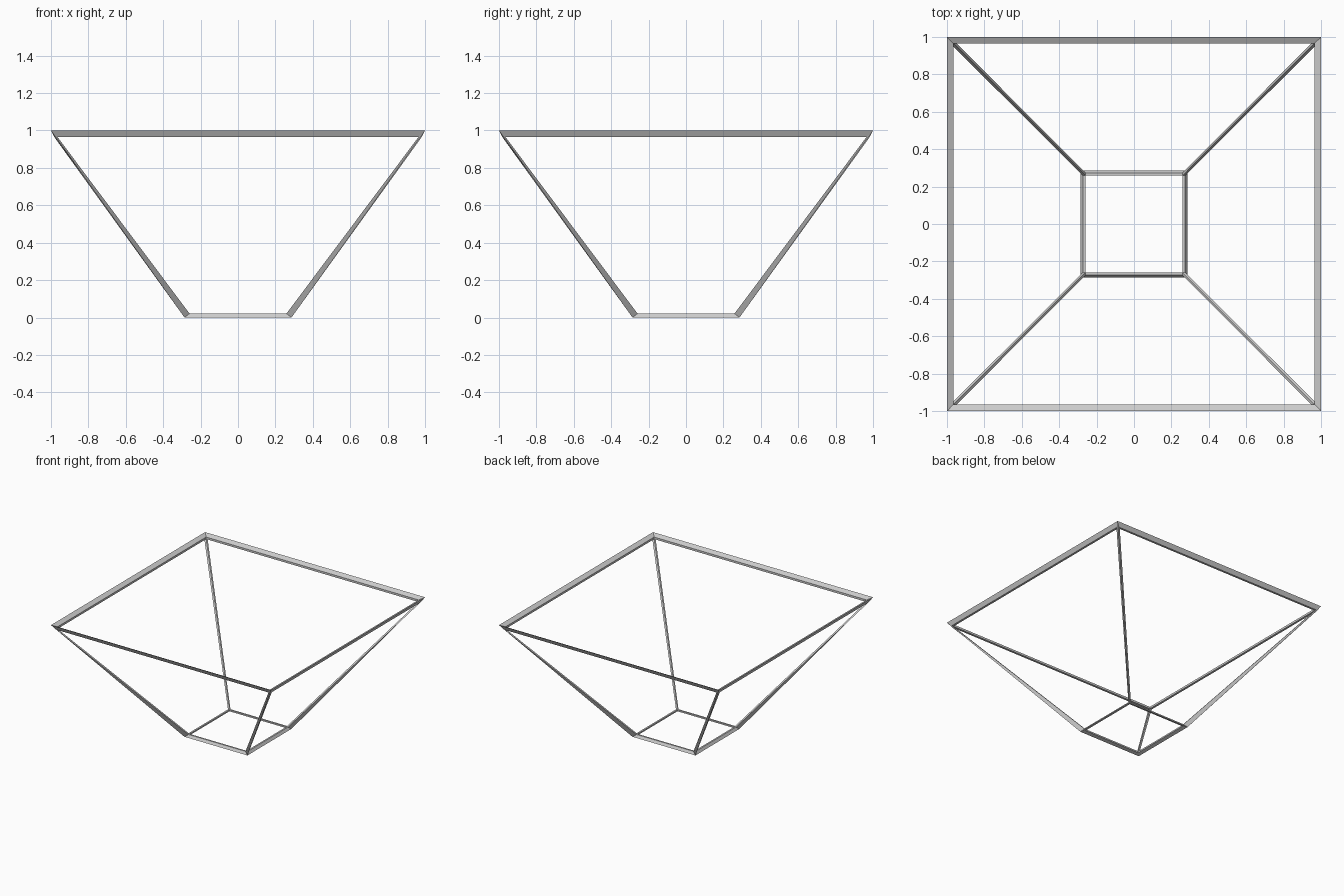
import bpy
import bmesh

if "Cube" in bpy.data.objects:
    bpy.data.objects.remove(bpy.data.objects["Cube"])

CORNERS = [(-1, -1), (1, -1), (1, 1), (-1, 1)]


def ring(bm, outer, width, z_outer, z_mid, z_far):
    """Four corners, each with outer, flat-side, inner and two side-face points."""
    mid, inner = outer - width / 2, outer - width
    result = []
    for k, (sx, sy) in enumerate(CORNERS):
        def point(x, y, z):
            return bm.verts.new((sx * x, sy * y, z))
        on_y = point(inner, mid, z_far)
        on_x = point(mid, inner, z_far)
        ahead, behind = (on_y, on_x) if k % 2 == 0 else (on_x, on_y)
        result.append({
            "outer": point(outer, outer, z_outer),
            "flat": point(inner, inner, z_mid),
            "inner": point(inner, inner, z_far),
            "ahead": ahead,
            "behind": behind,
        })
    return result


def strut(bm, start, end):
    """Diamond-section bar between two loops of four points."""
    for i in range(4):
        j = (i + 1) % 4
        bm.faces.new((start[i], start[j], end[j], end[i]))


bm = bmesh.new()

# Wide upper rim and small base, both square
top = ring(bm, 1.0, 0.035, 1.0, 0.982, 0.965)
base = ring(bm, 0.286, 0.027, 0.0, 0.009, 0.021)

# Rails around each square
for square in (top, base):
    for k in range(4):
        a, b = square[k], square[(k + 1) % 4]
        strut(bm,
              [a["outer"], a["flat"], a["inner"], a["ahead"]],
              [b["outer"], b["flat"], b["inner"], b["behind"]])

# Sloping corner struts
for a, b in zip(base, top):
    keys = ("outer", "ahead", "inner", "behind")
    strut(bm, [a[n] for n in keys], [b[n] for n in keys])

bmesh.ops.recalc_face_normals(bm, faces=bm.faces)
mesh = bpy.data.meshes.new("tapered_wire_frame")
bm.to_mesh(mesh)
bm.free()
frame = bpy.data.objects.new("tapered_wire_frame", mesh)
bpy.context.collection.objects.link(frame)
